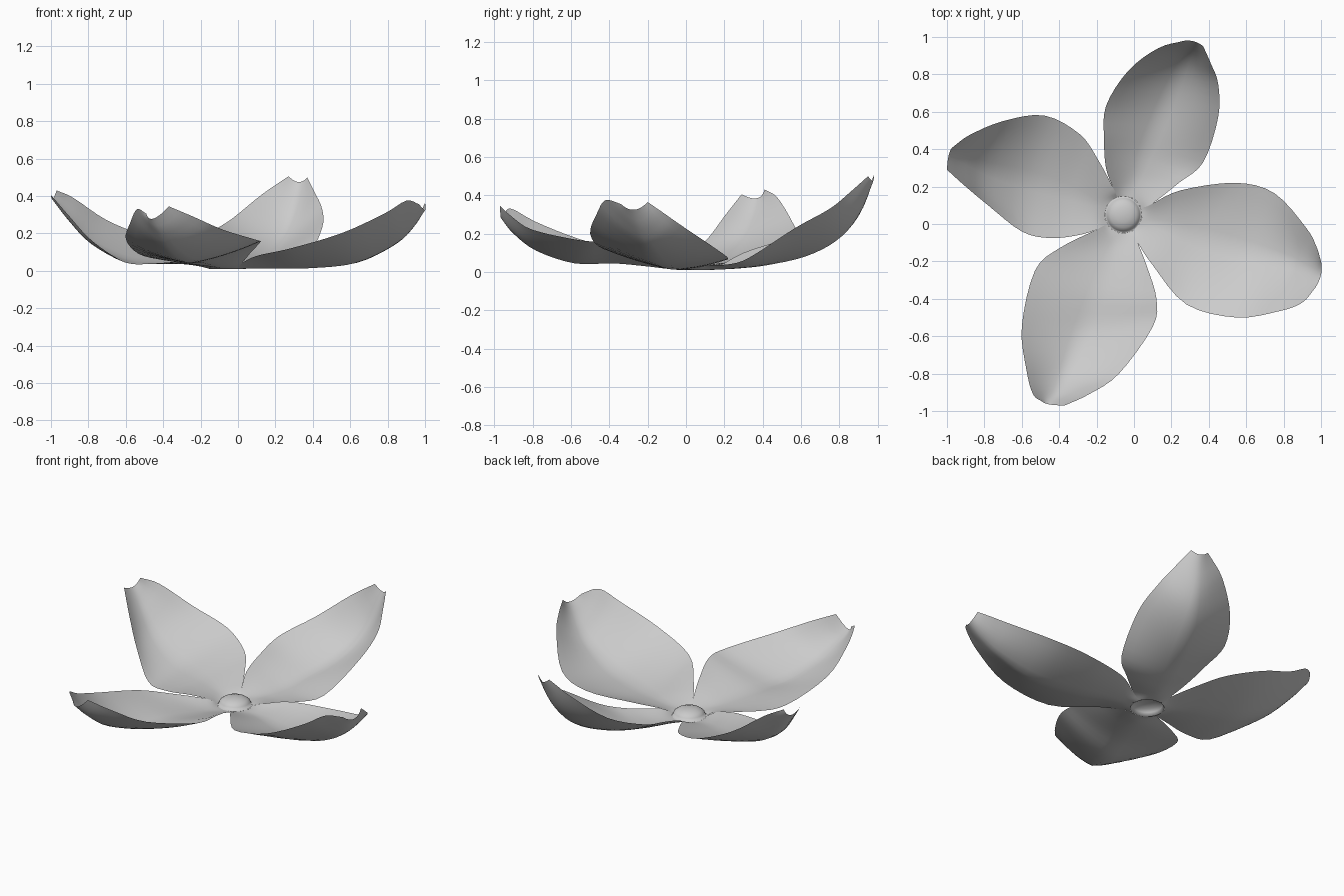
import bpy, bmesh, math
from mathutils import Vector

if "Cube" in bpy.data.objects:
    bpy.data.objects.remove(bpy.data.objects["Cube"])

CX, CY, R = -.057, .05, .1      # flower centre and button radius


def rim(deg, r=R, z=.012):
    a = math.radians(deg)
    return (CX + r * math.cos(a), CY + r * math.sin(a), z)


def rail(pts, n=28):
    """Smooth curve through a few points."""
    p = [Vector(q) for q in pts]
    p = [2 * p[0] - p[1]] + p + [2 * p[-1] - p[-2]]
    out = []
    for k in range(n + 1):
        s = k / n * (len(p) - 3)
        i = min(int(s), len(p) - 4)
        t = s - i
        a, b, c, d = p[i:i + 4]
        out.append(0.5 * (2 * b + (c - a) * t + (2 * a - 5 * b + 4 * c - d) * t * t
                          + (3 * b - a - 3 * c + d) * t ** 3))
    return out


def skin(name, rows):
    """Smooth sheet over rows of points."""
    bm = bmesh.new()
    vs = [[bm.verts.new(p) for p in row] for row in rows]
    for a, b in zip(vs, vs[1:]):
        for j in range(len(a) - 1):
            bm.faces.new((a[j], a[j + 1], b[j + 1], b[j])).smooth = True
    bmesh.ops.remove_doubles(bm, verts=bm.verts, dist=1e-5)
    me = bpy.data.meshes.new(name)
    bm.to_mesh(me)
    bm.free()
    bpy.context.collection.objects.link(bpy.data.objects.new(name, me))


def petal(name, a_left, a_right, left, mid, right, m=12):
    """Cupped sheet from the button rim, through two edges and a midrib."""
    left = [rim(a_left)] + left
    right = [rim(a_right)] + right
    mid = [rim((a_left + a_right) / 2)] + mid
    rows = []
    edges = list(zip(rail(left), rail(mid), rail(right)))
    for k, (l, c, r) in enumerate(edges):
        w = 0.5 * math.sin(math.pi * k / (len(edges) - 1))   # slight V fold
        row = []
        for j in range(m + 1):
            t = j / m
            bow = l * (1 - t) * (1 - 2 * t) + c * 4 * t * (1 - t) + r * t * (2 * t - 1)
            vee = l.lerp(c, 2 * t) if t < .5 else c.lerp(r, 2 * t - 1)
            row.append(bow.lerp(vee, w))
        rows.append(row)
    # first row follows the button's round rim
    rows[0] = [Vector(rim(a_left + (a_right - a_left) * j / m)) for j in range(m + 1)]
    skin(name, rows)


# Notches shared by neighbouring petals
n_ab, n_bc = (.1, .11, .035), (-.11, .19, .04)
n_cd, n_da = (-.2, -.03, .04), (.02, -.1, .04)

petal("right_petal", 20, -62,
      [n_ab, (.25, .18, .06), (.54, .22, .07), (.75, .165, .115),
       (.92, -.02, .24), (.975, -.12, .31), (1, -.2, .365)],
      [(.1, .005, .012), (.2, -.02, .013), (.38, -.08, .014), (.62, -.15, .04),
       (.82, -.2, .13), (.92, -.24, .22), (1, -.27, .325)],
      [n_da, (.1, -.22, .08), (.28, -.43, .12), (.55, -.5, .2),
       (.78, -.465, .305), (.9, -.42, .375), (.97, -.34, .355)])

petal("back_petal", 110, 20,
      [n_bc, (-.15, .3, .1), (-.16, .45, .15), (-.15, .63, .2),
       (-.03, .82, .28), (.13, .94, .41), (.27, .98, .505)],
      [(0, .2, .014), (.025, .29, .02), (.07, .42, .035), (.16, .62, .08),
       (.23, .78, .16), (.28, .89, .28), (.325, .975, .475)],
      [n_ab, (.24, .22, .04), (.37, .33, .075), (.45, .57, .23),
       (.45, .75, .33), (.41, .86, .42), (.37, .95, .5)])

petal("left_petal", 210, 110,
      [n_cd, (-.3, -.06, .05), (-.45, -.075, .04), (-.6, -.04, .045),
       (-.78, .1, .16), (-.9, .2, .29), (-1, .29, .405)],
      [(-.21, .11, .025), (-.29, .145, .036), (-.42, .19, .045), (-.6, .24, .065),
       (-.78, .29, .15), (-.9, .34, .27), (-.99, .37, .385)],
      [n_bc, (-.19, .34, .08), (-.29, .48, .12), (-.48, .58, .18),
       (-.7, .55, .27), (-.88, .475, .39), (-.97, .41, .43)])

petal("front_petal", 298, 210,
      [n_da, (.07, -.23, .1), (.12, -.4, .155), (.1, -.55, .165),
       (-.08, -.8, .22), (-.24, -.91, .29), (-.37, -.97, .345)],
      [(-.11, -.11, .018), (-.14, -.21, .03), (-.2, -.38, .045), (-.28, -.58, .045),
       (-.36, -.78, .11), (-.41, -.9, .2), (-.45, -.965, .28)],
      [n_cd, (-.4, -.13, .06), (-.53, -.25, .09), (-.6, -.55, .17),
       (-.575, -.78, .26), (-.54, -.91, .33), (-.49, -.95, .305)])

# Low domed button in the middle, hollow below, its foot meeting the petals
profile = [(0, .06), (.04, .057), (.07, .047), (.088, .033), (.097, .01), (R, .012)]
skin("flower_centre", [[Vector(rim(a * 11.25, r, z)) for r, z in profile] for a in range(33)])
